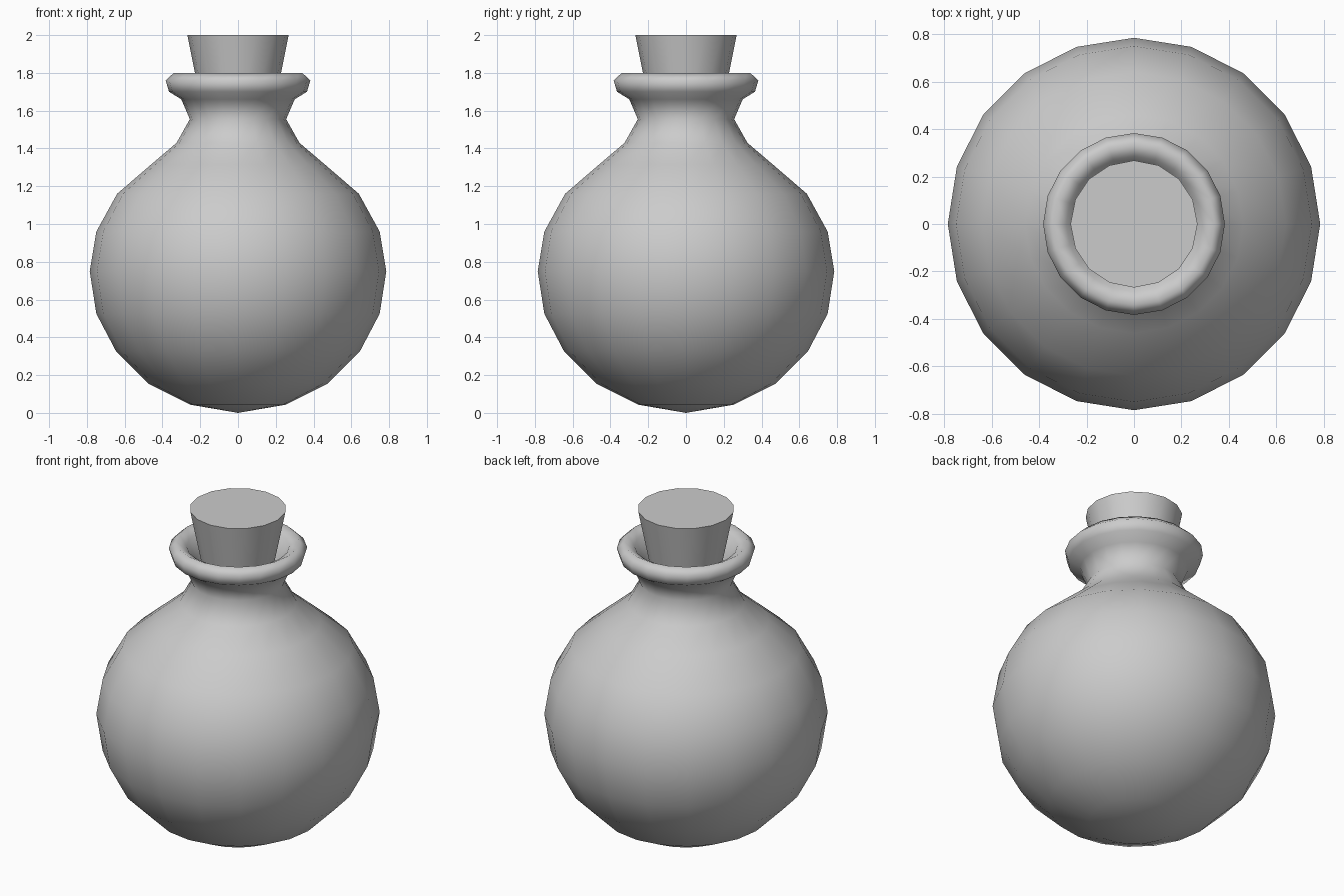
import bpy, bmesh, math

if "Cube" in bpy.data.objects:
    bpy.data.objects.remove(bpy.data.objects["Cube"])


def lathe(name, profile, sides, sharp_angle):
    """Revolve a (radius, height) profile around z; zero radius makes a pole."""
    bm = bmesh.new()
    rings = []
    for r, z in profile:
        if r == 0:
            rings.append([bm.verts.new((0, 0, z))] * sides)
        else:
            rings.append([bm.verts.new((r * math.cos(math.tau * i / sides),
                                        r * math.sin(math.tau * i / sides), z))
                          for i in range(sides)])
    for a, b in zip(rings, rings[1:]):
        for i in range(sides):
            j = (i + 1) % sides
            bm.faces.new(dict.fromkeys((a[i], a[j], b[j], b[i])))
    bmesh.ops.recalc_face_normals(bm, faces=bm.faces)
    mesh = bpy.data.meshes.new(name)
    bm.to_mesh(mesh)
    bm.free()
    obj = bpy.data.objects.new(name, mesh)
    bpy.context.collection.objects.link(obj)
    bpy.ops.object.select_all(action='DESELECT')
    obj.select_set(True)
    bpy.context.view_layer.objects.active = obj
    bpy.ops.object.shade_smooth_by_angle(angle=math.radians(sharp_angle))
    return obj


# Round flask: bulb, pinched neck, flared lip and the inside of the mouth
lathe("flask", [
    (0, 0), (0.25, 0.043), (0.475, 0.155), (0.645, 0.325), (0.75, 0.525),
    (0.785, 0.75), (0.75, 0.96), (0.64, 1.16), (0.46, 1.315),
    (0.325, 1.43), (0.255, 1.555), (0.30, 1.66), (0.365, 1.70),
    (0.383, 1.76), (0.34, 1.80), (0.285, 1.77), (0.235, 1.68), (0.19, 1.56),
], 20, 89)

# Tapered stopper wedged in the neck
lathe("cork", [(0, 1.56), (0.18, 1.56), (0.268, 2.0), (0, 2.0)], 16, 30)
